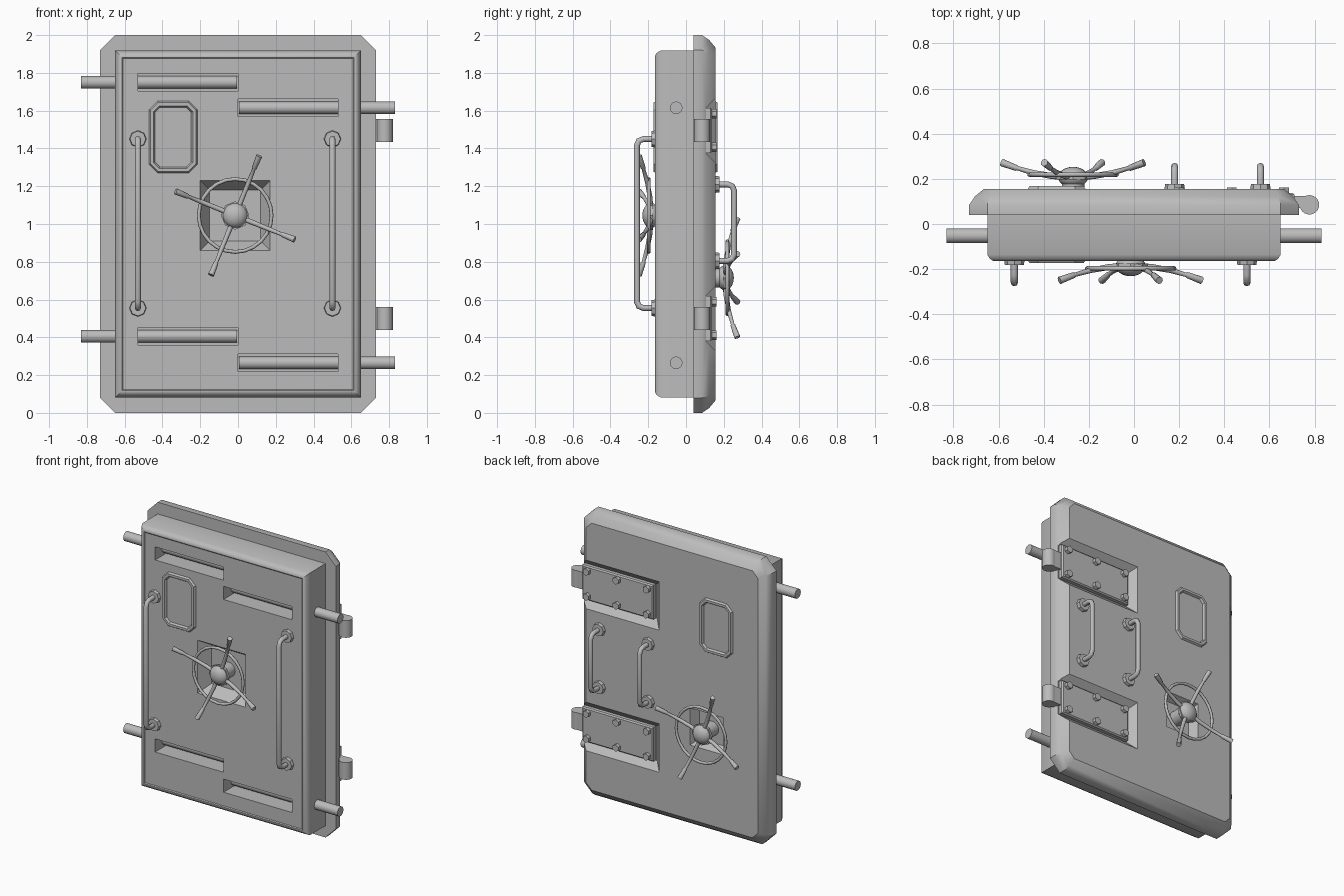
import bpy, bmesh, math
from mathutils import Vector, Matrix

if "Cube" in bpy.data.objects:
    bpy.data.objects.remove(bpy.data.objects["Cube"])

steel = bpy.data.materials.new("grey_steel")
steel.use_nodes = True
GREY = (0.5, 0.5, 0.5, 1)
steel.diffuse_color = GREY
steel.node_tree.nodes["Principled BSDF"].inputs["Base Color"].default_value = GREY


def finish(ob, angle=35):
    if not ob.data.materials:
        ob.data.materials.append(steel)
    bpy.ops.object.select_all(action="DESELECT")
    ob.select_set(True)
    bpy.context.view_layer.objects.active = ob
    bpy.ops.object.shade_smooth_by_angle(angle=math.radians(angle))
    return ob


def from_bmesh(name, bm):
    bmesh.ops.recalc_face_normals(bm, faces=bm.faces)
    me = bpy.data.meshes.new(name)
    bm.to_mesh(me)
    bm.free()
    ob = bpy.data.objects.new(name, me)
    bpy.context.collection.objects.link(ob)
    return ob


def loft(name, centre, half, cut, steps):
    """Stack of corner-cut rectangles; each step is (inset, y)."""
    bm = bmesh.new()
    rings = []
    for inset, y in steps:
        w, h = half[0] - inset, half[1] - inset
        c = cut - inset * (2 - math.sqrt(2))
        if cut > 0:
            pts = [(w, h - c), (w - c, h), (c - w, h), (-w, h - c),
                   (-w, c - h), (c - w, -h), (w - c, -h), (w, c - h)]
        else:
            pts = [(w, h), (-w, h), (-w, -h), (w, -h)]
        rings.append([bm.verts.new((centre[0] + x, y, centre[1] + z)) for x, z in pts])
    n = len(rings[0])
    for a, b in zip(rings, rings[1:]):
        for i in range(n):
            bm.faces.new((a[i], a[(i + 1) % n], b[(i + 1) % n], b[i]))
    bm.faces.new(rings[0])
    bm.faces.new(rings[-1])
    return from_bmesh(name, bm)


def cylinder(name, a, b, r, sides=24, r2=None):
    a, b = Vector(a), Vector(b)
    bm = bmesh.new()
    turn = (b - a).to_track_quat("Z", "Y").to_matrix().to_4x4()
    bmesh.ops.create_cone(bm, cap_ends=True, segments=sides, radius1=r,
                          radius2=r if r2 is None else r2, depth=(b - a).length,
                          matrix=Matrix.Translation((a + b) / 2) @ turn)
    return finish(from_bmesh(name, bm))


def tube(name, pts, r, radii=None, closed=False, res=2):
    cu = bpy.data.curves.new(name, "CURVE")
    cu.dimensions = "3D"
    cu.bevel_depth, cu.bevel_resolution, cu.use_fill_caps = r, res, True
    sp = cu.splines.new("POLY")
    sp.points.add(len(pts) - 1)
    for i, p in enumerate(pts):
        sp.points[i].co = (*p, 1)
        sp.points[i].radius = radii[i] if radii else 1
    sp.use_cyclic_u = closed
    temp = bpy.data.objects.new(name + "_path", cu)
    bpy.context.collection.objects.link(temp)
    me = bpy.data.meshes.new_from_object(temp.evaluated_get(bpy.context.evaluated_depsgraph_get()))
    bpy.data.objects.remove(temp)
    ob = bpy.data.objects.new(name, me)
    bpy.context.collection.objects.link(ob)
    return finish(ob, 50)


def carve(ob, cutters):
    for c in cutters:
        c.hide_render = True
        m = ob.modifiers.new("cut", "BOOLEAN")
        m.operation, m.solver, m.object = "DIFFERENCE", "EXACT", c
    bpy.context.view_layer.update()
    me = bpy.data.meshes.new_from_object(ob.evaluated_get(bpy.context.evaluated_depsgraph_get()))
    ob.modifiers.clear()
    ob.data = me
    for c in cutters:
        bpy.data.objects.remove(c)
    return finish(ob)


FRONT, BACK = -0.16, 0.155
WINDOW, WIN_HALF = (-0.343, 1.46), (0.128, 0.19)
FRONT_WHEEL, BACK_WHEEL = (-0.015, 1.045), (-0.27, 0.715)
HINGES = (0.5, 1.495)
SLOTS = ((-1, 1.75), (1, 1.615), (-1, 0.405), (1, 0.265))

# Inner door block with rim, bolt slots, window pocket and wheel pocket
block = loft("door_block", (0, 1), (0.65, 0.918), 0,
             [(0, 0.05), (0, -0.135), (0.012, -0.155), (0.03, -0.165), (0.036, -0.165), (0.042, FRONT)])
cuts = [loft("slot_cut", (side * 0.265, z), (0.265, 0.046), 0, [(0, -0.3), (0, -0.04)])
        for side, z in SLOTS]
cuts.append(loft("window_cut", WINDOW, WIN_HALF, 0.05, [(0.03, -0.3), (0.03, -0.07)]))
cuts.append(loft("wheel_cut", FRONT_WHEEL, (0.185, 0.185), 0,
                 [(0, -0.3), (0, FRONT), (0.05, FRONT + 0.08)]))
carve(block, cuts)

# Outer door plate with hinge recesses, window pocket and wheel pocket
plate = loft("door_plate", (0, 1), (0.73, 1), 0.08,
             [(0, 0.04), (0, 0.085), (0.025, 0.122), (0.065, BACK)])
cuts = [loft("hinge_cut", (0.52, z), (0.42, 0.17), 0, [(0, 0.3), (0, BACK), (0.05, 0.105)])
        for z in HINGES]
cuts.append(loft("window_cut", WINDOW, WIN_HALF, 0.05, [(0.03, 0.3), (0.03, 0.07)]))
cuts.append(loft("wheel_cut", BACK_WHEEL, (0.13, 0.13), 0,
                 [(0, 0.3), (0, BACK), (0.03, BACK - 0.06)]))
carve(plate, cuts)

# Window frames with recessed panes on both faces
for side, name, face in ((-1, "front", FRONT), (1, "back", BACK)):
    finish(loft(name + "_window_frame", WINDOW, WIN_HALF, 0.045,
                [(0, face), (0.008, face + side * 0.013), (0.024, face + side * 0.013),
                 (0.036, face - side * 0.005), (0.038, face - side * 0.075)]))

# Sliding lock bolts
for side, z in SLOTS:
    cylinder("lock_bolt", (side * 0.005, -0.052, z), (side * 0.83, -0.052, z), 0.033)


# Grab handles with octagonal feet
def handle(name, x, z0, z1, face, side):
    out, c = face + side * 0.1, 0.035
    near, mid = out - side * c, out - side * 0.01
    path = [(x, face, z0), (x, near, z0), (x, mid, z0 + 0.01), (x, out, z0 + c),
            (x, out, z1 - c), (x, mid, z1 - 0.01), (x, near, z1), (x, face, z1)]
    tube(name, path, 0.016)
    for z in (z0, z1):
        cylinder(name + "_foot", (x, face - side * 0.005, z), (x, face + side * 0.022, z), 0.046, 8, 0.042)


for x in (-0.53, 0.5):
    handle("front_handle", x, 0.555, 1.45, FRONT, -1)
for x in (0.18, 0.56):
    handle("back_handle", x, 0.805, 1.21, BACK, 1)


# Spoked hand wheels
def wheel(name, centre, y, side):
    def at(r, off, ang):
        return (centre[0] - side * r * math.cos(ang), y + side * off, centre[1] + r * math.sin(ang))
    cylinder(name + "_shaft", at(0, -0.12, 0), at(0, 0.005, 0), 0.05, 16)
    cylinder(name + "_collar", at(0, 0, 0), at(0, 0.018, 0), 0.075, 8)
    bm = bmesh.new()
    bmesh.ops.create_uvsphere(bm, u_segments=24, v_segments=12, radius=0.066)
    bmesh.ops.scale(bm, vec=(1, 0.7, 1), verts=bm.verts)
    bmesh.ops.translate(bm, vec=at(0, 0.01, 0), verts=bm.verts)
    finish(from_bmesh(name + "_hub", bm))
    ring = [at(0.193, 0.022, i * math.tau / 24) for i in range(24)]
    tube(name + "_ring", ring, 0.01, closed=True)
    shape = ((0, 0.01, 1.1), (0.1, 0.015, 1.1), (0.19, 0.03, 1), (0.265, 0.05, 0.8),
             (0.27, 0.051, 1.1), (0.34, 0.075, 1.4))
    for i in range(4):
        ang = math.radians(68) + i * math.pi / 2
        tube(name + "_spoke", [at(r, off, ang) for r, off, _ in shape], 0.012,
             [s[2] for s in shape])


wheel("front_wheel", FRONT_WHEEL, -0.175, -1)
wheel("back_wheel", BACK_WHEEL, 0.197, 1)

# Hinges: leaf, arm, knuckle and hexagonal fasteners
for z in HINGES:
    finish(loft("hinge_leaf", (0.435, z), (0.275, 0.12), 0, [(0, 0.095), (0, 0.13), (0.008, 0.138)]))
    finish(loft("hinge_arm", (0.72, z), (0.05, 0.06), 0, [(0, 0.07), (0, 0.125)]))
    cylinder("hinge_knuckle", (0.777, 0.085, z - 0.06), (0.777, 0.085, z + 0.06), 0.043)
    for x in (0.2, 0.433, 0.665):
        for dz in (-0.088, 0.088):
            cylinder("hinge_fastener", (x, 0.1, z + dz), (x, 0.162, z + dz), 0.025, 6)
